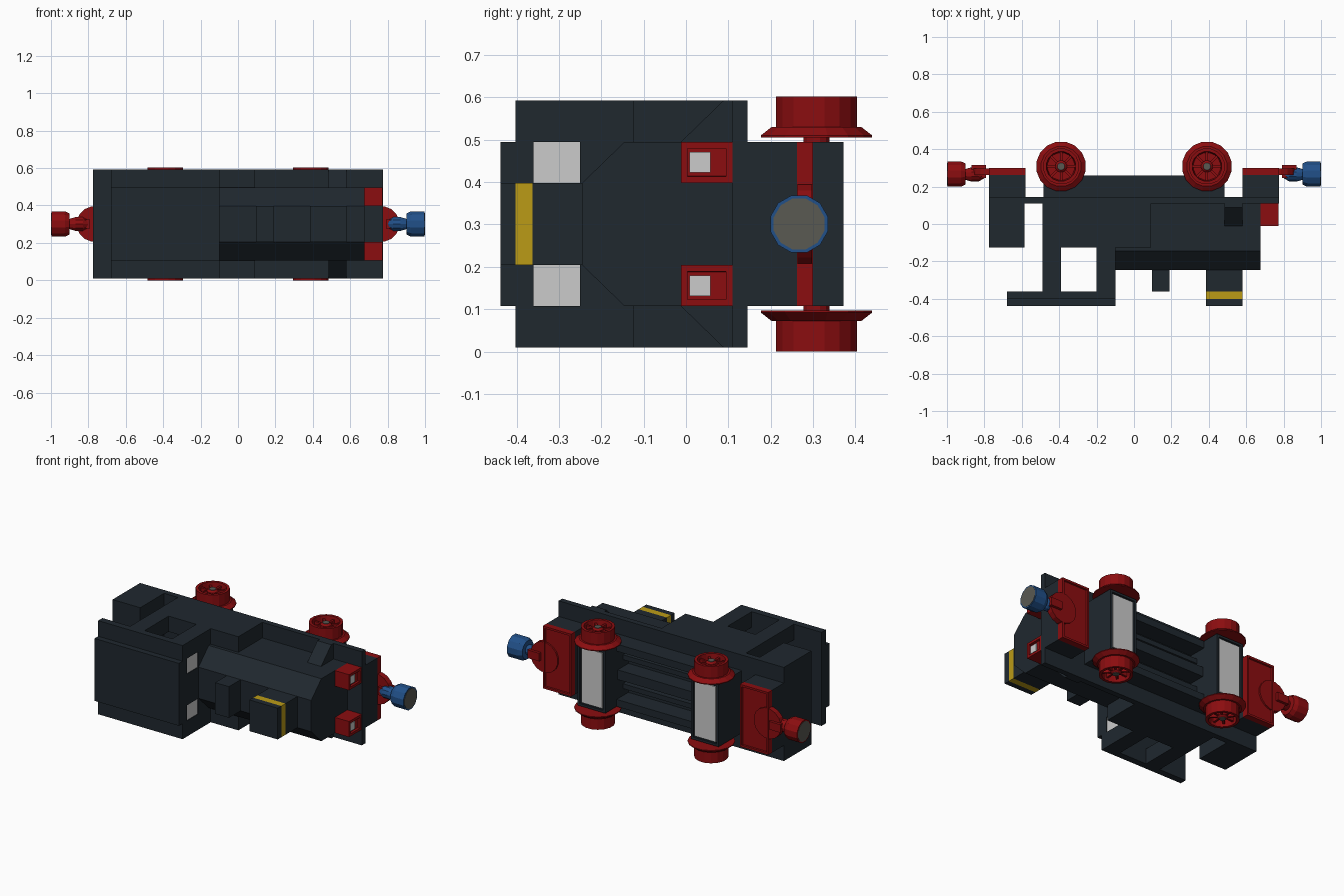
import bpy, bmesh, math
from mathutils import Vector, Matrix

if "Cube" in bpy.data.objects:
    bpy.data.objects.remove(bpy.data.objects["Cube"])

ZC = 0.301                    # mid-plane of the engine's width (it lies on its side, roof to -y)
W, M, N = 0.291, 0.194, 0.097  # half widths: wide, medium, narrow


def mat(name, rgb):
    m = bpy.data.materials.new(name)
    m.diffuse_color = (*rgb, 1)
    m.use_nodes = True
    m.node_tree.nodes["Principled BSDF"].inputs["Base Color"].default_value = m.diffuse_color
    return m


DARK = mat("dark", (0.014, 0.021, 0.028))
RED = mat("red", (0.26, 0.004, 0.005))
BLUE = mat("blue", (0.015, 0.08, 0.25))
GOLD = mat("yellow", (0.5, 0.33, 0.008))
STEEL = mat("steel", (0.1, 0.1, 0.085))


def finish(name, bm, m):
    bmesh.ops.recalc_face_normals(bm, faces=bm.faces)
    me = bpy.data.meshes.new(name)
    bm.to_mesh(me)
    bm.free()
    ob = bpy.data.objects.new(name, me)
    bpy.context.collection.objects.link(ob)
    if m:
        me.materials.append(m)
    return ob


def box(name, x0, x1, y0, y1, w0, w1, m=DARK, inset=None, rim=0.02, depth=0.012):
    """Box; w is measured from the mid-plane. inset = normal of a face to recess."""
    bm = bmesh.new()
    c = Vector(((x0 + x1) / 2, (y0 + y1) / 2, ZC + (w0 + w1) / 2))
    bmesh.ops.create_cube(bm, size=1, matrix=Matrix.Translation(c) @
                          Matrix.Diagonal((x1 - x0, y1 - y0, abs(w1 - w0), 1)))
    if inset:
        bm.normal_update()
        f = [f for f in bm.faces if f.normal.dot(Vector(inset)) > 0.9]
        bmesh.ops.inset_region(bm, faces=f, thickness=rim, depth=0)
        bmesh.ops.inset_region(bm, faces=f, thickness=0.0005, depth=-depth)
    return finish(name, bm, m)


def pair(name, x0, x1, y0, y1, w0, w1, m=DARK, **k):
    box(name + "_upper", x0, x1, y0, y1, w0, w1, m, **k)
    box(name + "_lower", x0, x1, y0, y1, -w1, -w0, m, **k)


def prism(name, x0, x1, profile, m=DARK):
    """Extrude a (y, w) profile along x."""
    bm = bmesh.new()
    f = bm.faces.new([bm.verts.new((x0, y, ZC + w)) for y, w in profile])
    r = bmesh.ops.extrude_face_region(bm, geom=[f])
    bmesh.ops.translate(bm, vec=(x1 - x0, 0, 0),
                        verts=[v for v in r["geom"] if isinstance(v, bmesh.types.BMVert)])
    return finish(name, bm, m)


def lathe(name, profile, origin, axis, m, n=16, closed=False):
    """Revolve (radius, distance along axis) points around an axis."""
    rot = Vector((0, 0, 1)).rotation_difference(Vector(axis)).to_matrix().to_4x4()
    mw = Matrix.Translation(origin) @ rot
    bm = bmesh.new()
    rings = [[bm.verts.new(mw @ Vector((r * math.cos(2 * math.pi * (i + .5) / n),
                                        r * math.sin(2 * math.pi * (i + .5) / n), t)))
              for i in range(n)] for r, t in profile]
    seq = list(zip(rings, rings[1:] + rings[:1])) if closed else list(zip(rings, rings[1:]))
    for a, b in seq:
        for i in range(n):
            j = (i + 1) % n
            bm.faces.new((a[i], a[j], b[j], b[i]))
    if not closed:
        bm.faces.new(rings[0])
        bm.faces.new(rings[-1])
    return finish(name, bm, m)


# Running board
box("running_board", -0.775, 0.775, 0.11, 0.145, -W, W)

# Cab: roof, pillars, low walls, front wall with window panes
box("roof", -0.68, -0.1, -0.402, -0.36, -W, W)
box("roof_top", -0.68, -0.1, -0.438, -0.402, -M, M)
pair("cab_door_pillar", -0.49, -0.39, -0.36, 0.11, M, W)
pair("cab_low_wall", -0.39, -0.2, -0.125, 0.11, M, W)
pair("cab_front_pillar", -0.2, -0.1, -0.36, 0.11, M, W)
box("cab_front_wall", -0.2, -0.1, -0.25, 0.11, -M, M)
box("cab_front_centre", -0.2, -0.1, -0.36, -0.25, -N, N)
pair("cab_window", -0.125, -0.105, -0.36, -0.25, N, M, None)

# Coal bunker behind the cab
box("bunker", -0.775, -0.585, -0.125, 0.11, -W, W)

# Boiler with sloped shoulders, side tanks, sloped steps
prism("boiler", -0.1, 0.675, [(0.11, -M), (-0.145, -M), (-0.245, -N),
                              (-0.245, N), (-0.145, M), (0.11, M)])
pair("side_tank", -0.1, 0.09, -0.125, 0.11, M, W)
for s, tag in ((1, "upper"), (-1, "lower")):
    prism("sloped_step_" + tag, 0.485, 0.58,
          [(0.11, s * M), (-0.012, s * M), (0.088, s * W), (0.11, s * W)])

# Dome, chimney and its yellow band
box("dome", 0.095, 0.19, -0.36, -0.245, -N, N)
box("chimney", 0.385, 0.58, -0.362, -0.245, -N, N)
box("chimney_band", 0.385, 0.58, -0.402, -0.362, -N, N, GOLD)
box("chimney_top", 0.385, 0.58, -0.438, -0.402, -N, N)

# Head lamps
pair("lamp", 0.675, 0.773, -0.012, 0.11, N, M, RED, inset=(1, 0, 0), rim=0.022, depth=0.015)
pair("lamp_lens", 0.74, 0.765, 0.008, 0.058, 0.122, 0.17, None)

# Underframe: hollow frame with long rails
pair("frame_side", -0.485, 0.485, 0.145, 0.26, 0.15, M)
box("frame_centre_rail", -0.485, 0.485, 0.145, 0.25, -0.03, 0.03)
pair("frame_inner_rail", -0.485, 0.485, 0.145, 0.2, 0.075, 0.105)

profile = [(0.03, 0), (0.134, 0), (0.134, 0.005), (0.108, 0.025), (0.097, 0.025),
           (0.097, 0.097), (0.08, 0.097), (0.074, 0.05), (0.03, 0.05)]
for cx, end in ((-0.39, "rear"), (0.39, "front")):
    # Axle holder with grey bottom panel
    box(end + "_axle_holder", cx - 0.095, cx + 0.095, 0.145, 0.372, -M, M,
        inset=(0, 1, 0), rim=0.02, depth=0.01)
    box(end + "_holder_panel", cx - 0.072, cx + 0.072, 0.355, 0.369, -0.172, 0.172, None)
    for s, side in ((1, "upper"), (-1, "lower")):
        tag = f"{end}_{side}"
        o = Vector((cx, 0.308, ZC + s * 0.204))
        # Wheel rim, hub, stub axle and spokes
        lathe(tag + "_wheel", profile, o, (0, 0, s), RED, closed=True)
        lathe(tag + "_hub", [(0.032, -0.012), (0.032, 0.08), (0.02, 0.09)], o, (0, 0, s), RED, 12)
        lathe(tag + "_axle_tip", [(0.02, 0.085), (0.02, 0.093)], o, (0, 0, s), STEEL, 12)
        bm = bmesh.new()
        for i in range(8):
            bmesh.ops.create_cube(bm, size=1, matrix=Matrix.Translation(o + Vector((0, 0, s * 0.06))) @
                                  Matrix.Rotation(i * math.pi / 4, 4, 'Z') @
                                  Matrix.Translation((0.053, 0, 0)) @
                                  Matrix.Diagonal((0.052, 0.013, 0.04, 1)))
        finish(tag + "_spokes", bm, RED)

# Buffer beams and magnet couplings at both ends
for s, end, m in ((-1, "rear", RED), (1, "front", BLUE)):
    xa, xb = sorted((s * 0.58, s * 0.775))
    box(end + "_beam", xa, xb, 0.145, 0.262, -M, M)
    box(end + "_beam_plate", xa, xb, 0.262, 0.3, -M, M, RED, inset=(0, 1, 0), rim=0.018)
    lathe(end + "_coupling_disc", [(0.095, 0), (0.095, 0.035)],
          (s * 0.768, 0.263, ZC), (0, 1, 0), RED, 16)
    box(end + "_coupling_fork", *sorted((s * 0.79, s * 0.87)), 0.245, 0.315, -0.025, 0.025, RED)
    lathe(end + "_coupling_arm", [(0.02, 0), (0.038, 0.03), (0.038, 0.07), (0.026, 0.11)],
          (s * 0.8, 0.265, ZC), (s, 0, 0), m, 10)
    lathe(end + "_magnet_cup", [(0.035, 0), (0.058, 0.0), (0.07, 0.025), (0.07, 0.098)],
          (s * 0.9, 0.267, ZC), (s, 0, 0), m, 12)
    lathe(end + "_magnet", [(0.062, 0), (0.062, 0.01)],
          (s * 0.99, 0.267, ZC), (s, 0, 0), STEEL, 12)
